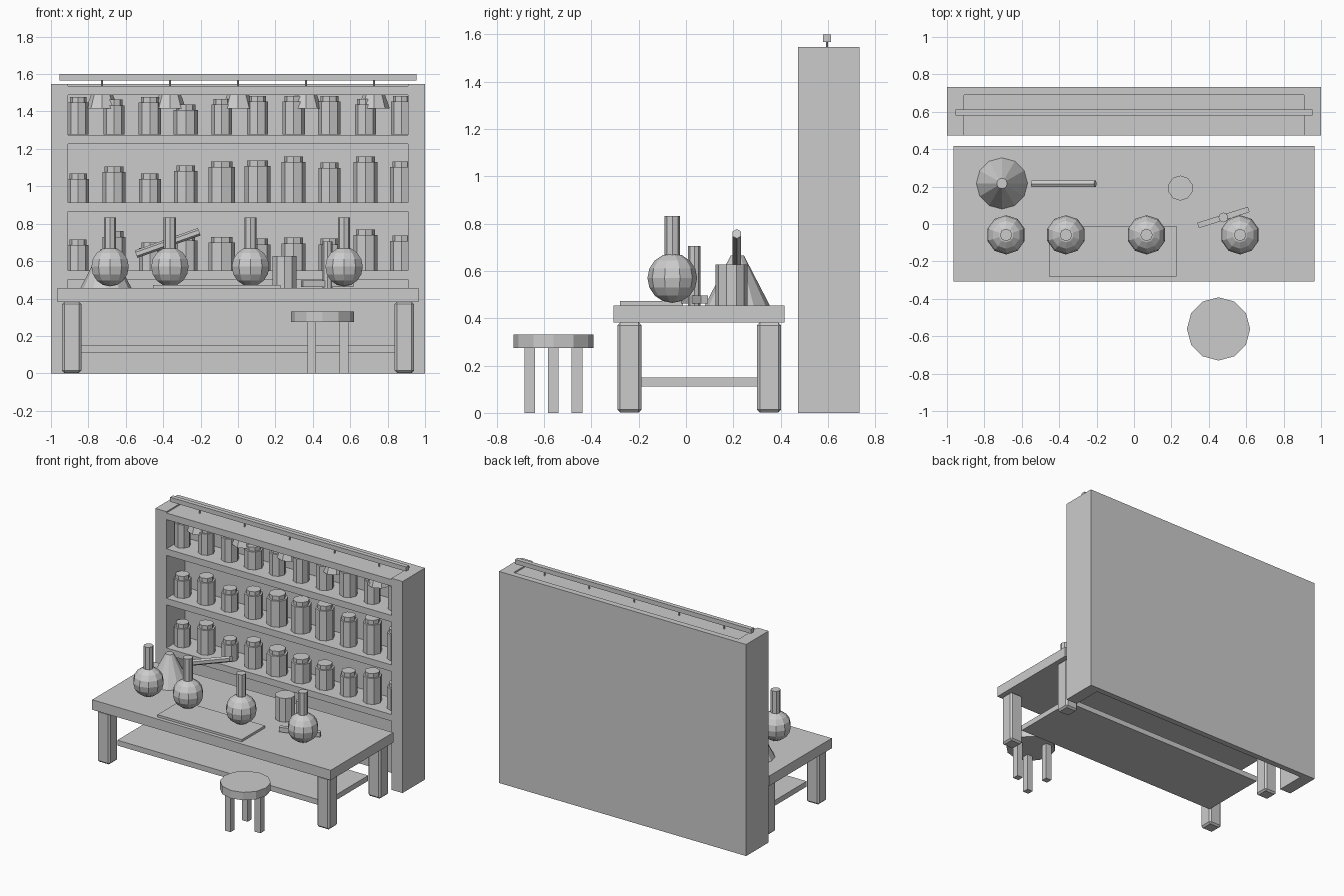
import bpy
import math
from mathutils import Vector

if "Cube" in bpy.data.objects:
    bpy.data.objects.remove(bpy.data.objects["Cube"])

grey = bpy.data.materials.new("plain_grey")
grey.diffuse_color = (0.6, 0.6, 0.6, 1)
grey.use_nodes = True
grey.node_tree.nodes["Principled BSDF"].inputs["Base Color"].default_value = grey.diffuse_color


def finish(name):
    ob = bpy.context.object
    ob.name = name
    ob.data.materials.append(grey)
    return ob


def box(name, x, y, z, turn=0, bevel=0):
    """Box from its (min, max) range on each axis."""
    ranges = (x, y, z)
    bpy.ops.mesh.primitive_cube_add(size=1, location=[(a + b) / 2 for a, b in ranges])
    ob = finish(name)
    ob.scale = [b - a for a, b in ranges]
    bpy.ops.object.transform_apply(location=False, rotation=False, scale=True)
    ob.rotation_euler.z = turn
    if bevel:
        mod = ob.modifiers.new("bevel", 'BEVEL')
        mod.width = bevel
        mod.segments = 1
    return ob


def tube(name, x, y, z0, z1, r0, r1=None, sides=8):
    """Upright cylinder or truncated cone."""
    bpy.ops.mesh.primitive_cone_add(vertices=sides, radius1=r0, radius2=r0 if r1 is None else r1,
                                    depth=z1 - z0, location=(x, y, (z0 + z1) / 2))
    return finish(name)


# Shelf case: sides, back and boards
BACK, FRONT = 0.733, 0.473
box("case_back", (-1, 1), (0.69, BACK), (0, 1.547))
for s in (-1, 1):
    box("case_side", sorted((s * 0.91, s)), (FRONT, 0.69), (0, 1.547))
for top in (0.55, 0.913, 1.275, 1.537):
    box("case_shelf", (-0.91, 0.91), (FRONT, 0.69), (top - 0.048, top))

# Rows of lidded jars: shelf height, then jar heights and radii
rows = [
    (1.278, (.20, .185, .20, .16, .19, .205, .205, .205, .19, .205),
     (.055, .056, .06, .065, .056, .056, .06, .06, .056, .056)),
    (0.913, (.155, .193, .155, .198, .22, .225, .246, .214, .246, .22),
     (.059, .062, .059, .062, .072, .07, .064, .059, .064, .06)),
    (0.55, (.166, .21, .15, .19, .18, .17, .175, .17, .22, .187),
     (.056, .062, .057, .062, .072, .07, .064, .059, .064, .06)),
]
for base, heights, radii in rows:
    for i, (h, r) in enumerate(zip(heights, radii)):
        x = -0.855 + i * 0.192
        tube("jar", x, 0.58, base, base + h - 0.03, r)
        tube("jar_lid", x, 0.58, base + h - 0.03, base + h, r * 0.8)

# Drying rail with hanging bunches
box("rail", (-0.955, 0.955), (0.58, 0.612), (1.567, 1.6))
for i in range(-2, 3):
    x = i * 0.3635
    tube("hanging_string", x, 0.596, 1.5, 1.57, 0.005, sides=6)
    tube("hanging_bunch", x, 0.596, 1.415, 1.515, 0.085, 0.05)

# Work table
box("table_top", (-0.965, 0.965), (-0.307, 0.416), (0.382, 0.455))
for s in (-1, 1):
    for y in (-0.29, 0.3):
        box("table_leg", sorted((s * 0.838, s * 0.94)), (y, y + 0.102), (0.002, 0.382), bevel=0.012)
box("table_lower_shelf", (-0.84, 0.84), (-0.195, 0.305), (0.111, 0.15))

# Round stool
SX, SY = 0.452, -0.561
tube("stool_seat", SX, SY, 0.274, 0.332, 0.169, sides=12)
for k in range(3):
    a = k * math.tau / 3
    x, y = SX + 0.115 * math.cos(a), SY + 0.115 * math.sin(a)
    box("stool_leg", (x - 0.023, x + 0.023), (y - 0.023, y + 0.023), (0, 0.274))

# Round flasks with necks
for x in (-0.684, -0.364, 0.067, 0.567):
    bpy.ops.mesh.primitive_uv_sphere_add(segments=10, ring_count=8, radius=0.105,
                                         location=(x, -0.058, 0.57))
    finish("flask_bulb")
    tube("flask_neck", x, -0.058, 0.65, 0.832, 0.033)

# Still: cone body and slanted spout
tube("still_body", -0.706, 0.217, 0.455, 0.665, 0.137, 0.028, sides=12)
start, end = Vector((-0.545, 0.215, 0.637)), Vector((-0.207, 0.215, 0.757))
spout = tube("still_spout", 0, 0, 0, (end - start).length, 0.021, sides=6)
spout.location = (start + end) / 2
spout.rotation_euler = (end - start).to_track_quat('Z', 'Y').to_euler()

# Mortar, paper sheet, and post on a turned base
tube("mortar", 0.248, 0.192, 0.455, 0.628, 0.067, sides=10)
box("paper_sheet", (-0.455, 0.227), (-0.28, -0.012), (0.455, 0.472))
box("post_base", (0.336, 0.62), (0.02, 0.05), (0.462, 0.496), turn=math.radians(17.5))
tube("post", 0.478, 0.035, 0.455, 0.706, 0.026)
